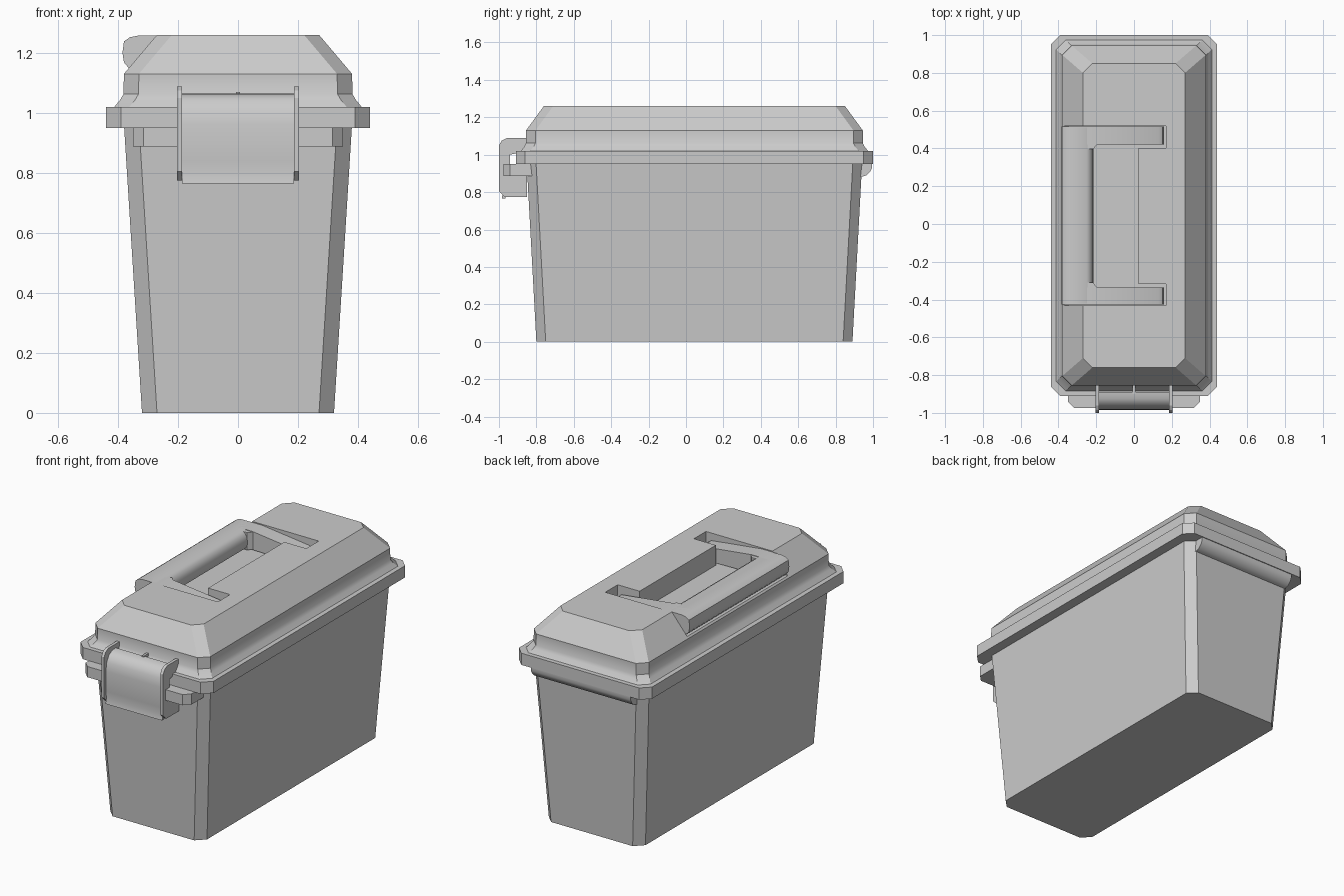
import bpy, bmesh, math

if "Cube" in bpy.data.objects:
    bpy.data.objects.remove(bpy.data.objects["Cube"])

MID = 0.045  # y centre of the box (the latch makes the front longer)


def finish(name, bm, angle=None):
    bmesh.ops.recalc_face_normals(bm, faces=bm.faces)
    me = bpy.data.meshes.new(name)
    bm.to_mesh(me)
    bm.free()
    ob = bpy.data.objects.new(name, me)
    bpy.context.collection.objects.link(ob)
    bpy.ops.object.select_all(action='DESELECT')
    ob.select_set(True)
    bpy.context.view_layer.objects.active = ob
    if angle:
        bpy.ops.object.shade_smooth_by_angle(angle=math.radians(angle))
    return ob


def ring(hx, hy, z, c=0.05):
    """Rectangle with chamfered corners."""
    pts = [(hx, hy - c), (hx - c, hy), (c - hx, hy), (-hx, hy - c),
           (-hx, c - hy), (c - hx, -hy), (hx - c, -hy), (hx, c - hy)]
    return [(x, y + MID, z) for x, y in pts]


def loft(name, rings, angle=None):
    bm = bmesh.new()
    vs = [[bm.verts.new(p) for p in r] for r in rings]
    n = len(vs[0])
    for a, b in zip(vs, vs[1:]):
        for i in range(n):
            j = (i + 1) % n
            bm.faces.new((a[i], a[j], b[j], b[i]))
    bm.faces.new(vs[0])
    bm.faces.new(vs[-1])
    return finish(name, bm, angle)


def prism(name, pts, axis, lo, hi, angle=None):
    """Extrude a 2D outline along x, y or z."""
    put = {'x': lambda a, b, t: (t, a, b),
           'y': lambda a, b, t: (a, t, b),
           'z': lambda a, b, t: (a, b, t)}[axis]
    return loft(name, [[put(a, b, t) for a, b in pts] for t in (lo, hi)], angle)


# Tapered body
loft("body", [ring(0.32, 0.845, 0), ring(0.38, 0.897, 0.96)])

# Lid with flange, rounded shoulder and sloped top
lid = loft("lid", [
    ring(0.375, 0.89, 0.95), ring(0.44, 0.955, 0.95), ring(0.44, 0.955, 1.02),
    ring(0.412, 0.928, 1.02), ring(0.393, 0.91, 1.043), ring(0.382, 0.9, 1.062),
    ring(0.38, 0.9, 1.13), ring(0.27, 0.805, 1.26)])

# Handle recess cut into the lid
recess = prism("recess_cutter", [
    (-0.5, -0.432), (0.17, -0.432), (0.17, -0.318), (0.025, -0.318),
    (0.025, 0.403), (0.17, 0.403), (0.17, 0.52), (-0.5, 0.52)], 'z', 1.14, 1.4)
cut = lid.modifiers.new("recess", 'BOOLEAN')
cut.object = recess
cut.solver = 'EXACT'
bpy.ops.object.select_all(action='DESELECT')
bpy.context.view_layer.objects.active = lid
lid.select_set(True)
bpy.ops.object.modifier_apply(modifier=cut.name)
bpy.data.objects.remove(recess)
bpy.ops.object.shade_smooth_by_angle(angle=math.radians(32))

# Carry handle: rounded grip and two arms sloping into the pockets
left_edge = [(-0.335, 1.257), (-0.36, 1.252), (-0.38, 1.238), (-0.385, 1.2),
             (-0.38, 1.168), (-0.365, 1.15)]
prism("handle_grip", left_edge + [(-0.25, 1.15), (-0.225, 1.16), (-0.215, 1.185),
      (-0.217, 1.22), (-0.23, 1.245), (-0.25, 1.257)], 'y', -0.42, 0.51, 35)
for name, lo, hi in (("handle_arm_front", -0.427, -0.335),
                     ("handle_arm_back", 0.42, 0.515)):
    prism(name, left_edge + [(0.13, 1.142), (0.15, 1.155), (0.16, 1.18),
          (0.15, 1.205), (0.13, 1.218), (-0.2, 1.257)], 'y', lo, hi, 35)
for y, s in ((-0.336, 1), (0.421, -1)):
    prism("handle_corner", [(-0.25, y), (-0.195, y), (-0.217, y + s * 0.025),
          (-0.25, y + s * 0.025)], 'z', 1.15, 1.254)

# Hinge bar under the back of the flange
prism("hinge_bar", [(0.85, 0.952), (0.995, 0.952), (0.995, 0.93), (0.985, 0.91),
      (0.965, 0.89), (0.94, 0.882), (0.85, 0.882)], 'x', -0.33, 0.33, 35)

# Catch ledge on the front
prism("catch_ledge", [(-0.35, -0.8), (-0.35, -0.94), (-0.315, -0.975),
      (0.315, -0.975), (0.35, -0.94), (0.35, -0.8)], 'z', 0.887, 0.951)

# Latch side plates
ear = [(-0.85, 1.088), (-0.96, 1.088), (-0.985, 1.075), (-1.0, 1.05), (-1.0, 0.805),
       (-0.97, 0.775), (-0.85, 0.775), (-0.85, 0.887), (-0.94, 0.9),
       (-0.94, 1.0), (-0.85, 1.02)]
for name, x in (("latch_side_left", -0.195), ("latch_side_right", 0.195)):
    prism(name, ear, 'x', x - 0.009, x + 0.009)

# Curved latch plate and its small centre rib
outer = [(-0.89, 1.065), (-0.925, 1.062), (-0.955, 1.045), (-0.975, 1.01),
         (-0.983, 0.96), (-0.983, 0.84), (-0.978, 0.80), (-0.985, 0.765)]
inner = [(-0.965, 0.765), (-0.96, 0.80), (-0.965, 0.84), (-0.965, 0.96),
         (-0.957, 1.0), (-0.94, 1.03), (-0.92, 1.043), (-0.89, 1.045)]
prism("latch_plate", outer + inner, 'x', -0.187, 0.187, 35)
prism("latch_rib", [(-0.85, 1.01), (-0.85, 1.07), (-0.9, 1.07), (-0.9, 1.01)],
      'x', -0.007, 0.007)
